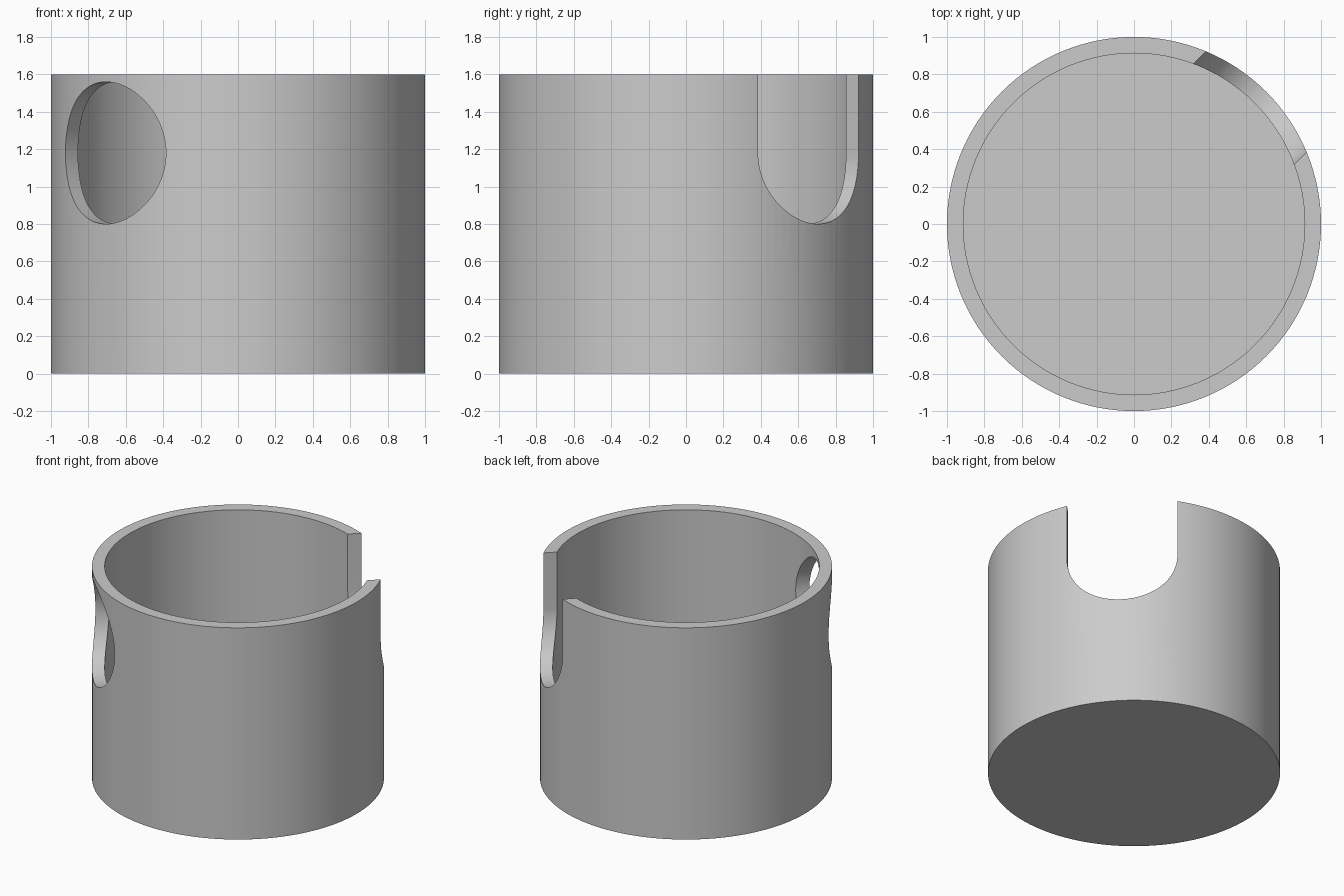
import bpy, bmesh, math
from mathutils import Matrix, Vector

if "Cube" in bpy.data.objects:
    bpy.data.objects.remove(bpy.data.objects["Cube"])

R, R_IN, H, FLOOR = 1.0, 0.913, 1.6, 0.087
HOLE_R, HOLE_Z = 0.38, 1.18

grey = bpy.data.materials.new("plain grey")
grey.diffuse_color = (0.6, 0.6, 0.6, 1)
grey.use_nodes = True
grey.node_tree.nodes["Principled BSDF"].inputs["Base Color"].default_value = grey.diffuse_color


def prism(name, outline, depth, matrix=Matrix()):
    """Extrude a closed 2D outline along local z."""
    bm = bmesh.new()
    face = bm.faces.new([bm.verts.new((x, y, 0)) for x, y in outline])
    top = bmesh.ops.extrude_face_region(bm, geom=[face])["geom"]
    bmesh.ops.translate(bm, vec=(0, 0, depth),
                        verts=[v for v in top if isinstance(v, bmesh.types.BMVert)])
    bmesh.ops.recalc_face_normals(bm, faces=bm.faces)
    bmesh.ops.transform(bm, matrix=matrix, verts=bm.verts)
    mesh = bpy.data.meshes.new(name)
    bm.to_mesh(mesh)
    bm.free()
    obj = bpy.data.objects.new(name, mesh)
    bpy.context.collection.objects.link(obj)
    mesh.materials.append(grey)
    return obj


def arc(r, start, end, n):
    return [(r * math.cos(start + (end - start) * i / n),
             r * math.sin(start + (end - start) * i / n)) for i in range(n)]


def radial(angle):
    """Local z points outward at this angle, local y points up."""
    out = Vector((math.cos(angle), math.sin(angle), 0))
    up = Vector((0, 0, 1))
    side = up.cross(out)
    m = Matrix((side, up, out)).transposed().to_4x4()
    return Matrix.Translation(out * 0.4 + up * HOLE_Z) @ m


# Cup body and the tools that hollow and pierce it
cup = prism("cup", arc(R, 0, math.tau, 128), H)
cavity = prism("cavity_cutter", arc(R_IN, 0, math.tau, 128), H,
               Matrix.Translation((0, 0, FLOOR)))
hole = prism("round_hole_cutter", arc(HOLE_R, 0, math.tau, 96), 1.0,
             radial(math.radians(225)))
slot_outline = arc(HOLE_R, math.pi, math.tau, 48) + [
    (HOLE_R, 0), (HOLE_R, 0.8), (-HOLE_R, 0.8)]
slot = prism("open_slot_cutter", slot_outline, 1.0, radial(math.radians(45)))

bpy.context.view_layer.objects.active = cup
cup.select_set(True)
for cutter in (cavity, hole, slot):
    mod = cup.modifiers.new(cutter.name, "BOOLEAN")
    mod.operation = "DIFFERENCE"
    mod.solver = "EXACT"
    mod.object = cutter
    bpy.ops.object.modifier_apply(modifier=mod.name)
    bpy.data.objects.remove(cutter)

# Smooth walls with crisp rims
bpy.ops.object.shade_smooth_by_angle(angle=math.radians(30))
